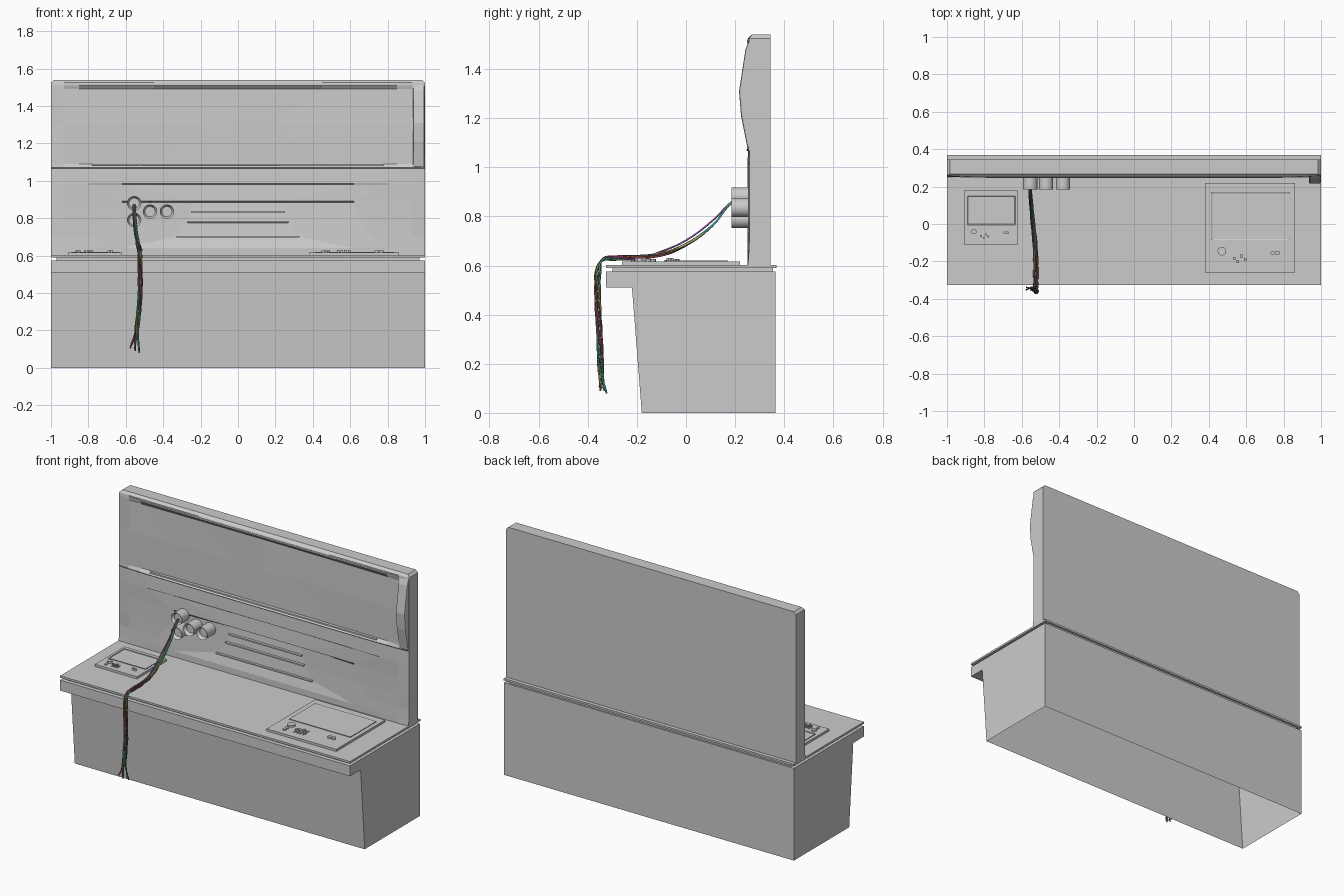
import bpy, bmesh, math
from mathutils import Vector

if "Cube" in bpy.data.objects:
    bpy.data.objects.remove(bpy.data.objects["Cube"])


def finish(bm, name, bevel=0.0):
    bmesh.ops.recalc_face_normals(bm, faces=bm.faces)
    me = bpy.data.meshes.new(name)
    bm.to_mesh(me)
    bm.free()
    ob = bpy.data.objects.new(name, me)
    bpy.context.collection.objects.link(ob)
    if bevel:
        m = ob.modifiers.new("bevel", "BEVEL")
        m.width, m.segments = bevel, 2
    return ob


def prism(name, profile, x0, x1, open_last=False, bevel=0.0):
    """Extrude a (y, z) profile along x; optionally leave the closing side open."""
    bm = bmesh.new()
    a = [bm.verts.new((x0, y, z)) for y, z in profile]
    b = [bm.verts.new((x1, y, z)) for y, z in profile]
    n = len(profile)
    for i in range(n - 1 if open_last else n):
        j = (i + 1) % n
        bm.faces.new((a[i], a[j], b[j], b[i]))
    bm.faces.new(a)
    bm.faces.new(b)
    return finish(bm, name, bevel)


def box(name, x0, x1, y0, y1, z0, z1, bevel=0.0):
    return prism(name, [(y0, z0), (y0, z1), (y1, z1), (y1, z0)], x0, x1, bevel=bevel)


def cylinder(name, loc, r, depth, along_y=False, sides=24, dish=0.0):
    bpy.ops.mesh.primitive_cylinder_add(vertices=sides, radius=r, depth=depth, location=loc,
                                        rotation=(math.pi / 2 if along_y else 0, 0, 0))
    ob = bpy.context.object
    ob.name = name
    if dish:  # hollow the end cap (local +z faces the viewer)
        bm = bmesh.new()
        bm.from_mesh(ob.data)
        cap = max(bm.faces, key=lambda f: f.calc_center_median().z)
        bmesh.ops.inset_region(bm, faces=[cap], thickness=r * 0.28)
        bmesh.ops.translate(bm, verts=cap.verts, vec=(0, 0, -dish))
        bm.to_mesh(ob.data)
        bm.free()
    bpy.ops.object.shade_smooth_by_angle()
    return ob


# Cabinet: thin shell open underneath, overhanging lip at the front
prism("cabinet", [(-0.18, 0), (-0.22, 0.51), (-0.325, 0.51), (-0.325, 0.575),
                  (0.365, 0.575), (0.365, 0)], -1, 1, open_last=True)
box("worktop_spacer", -0.97, 0.97, -0.30, 0.355, 0.57, 0.592)
box("worktop", -1, 1, -0.325, 0.368, 0.59, 0.602)

# Backboard: faceted front, each row is z, inner x, outer x, then depth at five columns
rows = [
    (0.600, 0.60, 0.80, .250, .250, .250, .250, .252),
    (0.640, 0.62, 0.80, .250, .250, .250, .252, .255),
    (0.700, 0.33, 0.72, .265, .265, .250, .255, .258),
    (0.780, 0.27, 0.66, .272, .272, .255, .252, .258),
    (0.885, 0.24, 0.62, .280, .280, .255, .252, .258),
    (0.892, 0.24, 0.62, .256, .256, .255, .252, .258),
    (0.980, 0.62, 0.80, .262, .256, .250, .252, .258),
    (0.985, 0.62, 0.80, .250, .250, .250, .252, .258),
    (1.065, 0.62, 0.85, .252, .252, .252, .255, .258),
    (1.070, 0.62, 0.85, .245, .245, .248, .250, .255),
    (1.090, 0.45, 0.85, .268, .266, .262, .252, .256),
    (1.300, 0.20, 0.62, .252, .272, .260, .256, .256),
    (1.490, 0.45, 0.85, .268, .266, .262, .252, .256),
    (1.510, 0.45, 0.85, .248, .248, .250, .252, .256),
    (1.525, 0.45, 0.85, .252, .252, .252, .254, .258),
    (1.540, 0.45, 0.85, .268, .268, .268, .268, .268),
]
bm = bmesh.new()
grid = []
for z, a, b, *ys in rows:
    xs = [0, a, b, 0.93, 1.0 if z < 1.53 else 0.985]
    pts = [(-x, y) for x, y in zip(xs[:0:-1], ys[:0:-1])] + list(zip(xs, ys))
    pts = [(pts[0][0], 0.345)] + pts + [(pts[-1][0], 0.345)]
    grid.append([bm.verts.new((x, y, z)) for x, y in pts])
for r0, r1 in zip(grid, grid[1:]):
    n = len(r0)
    for i in range(n):  # wraps round to form the flat back
        j = (i + 1) % n
        bm.faces.new((r0[i], r0[j], r1[j], r1[i]))
bm.faces.new(grid[0])
bm.faces.new(grid[-1])
finish(bm, "backboard")

# Thin trim lines on the backboard
for k, (z, w, y) in enumerate([(0.835, 0.25, .262), (0.78, 0.27, .258), (0.70, 0.33, .252),
                               (1.515, 0.93, .248), (1.085, 0.78, .248)]):
    prism(f"backboard_trim_{k}", [(y, z - .004), (y, z + .004), (.30, z + .006), (.30, z - .006)], -w, w)

# Bulging bolster on the right end of the backboard
prism("end_bolster", [(.262, 1.53), (.242, 1.48), (.216, 1.31), (.224, 1.21), (.252, 1.07),
                      (.30, 1.07), (.30, 1.53)], 0.935, 0.998, bevel=0.008)

# Round sockets
for k, (x, z) in enumerate([(-.555, .88), (-.555, .79), (-.47, .835), (-.38, .835)]):
    cylinder(f"socket_{k}", (x, 0.2275, z), 0.038, 0.085, True, 32, 0.02)
    cylinder(f"socket_collar_{k}", (x, 0.245, z), 0.032, 0.07, True, 32)


# Control panels set on the worktop, s = size factor
def control_panel(side, x, y, s):
    top = 0.616
    bm = bmesh.new()
    bmesh.ops.create_cube(bm, size=1)
    for v in bm.verts:
        v.co = Vector((x + (v.co.x + .5) * .48 * s, y + (v.co.y + .5) * .48 * s,
                       0.60 if v.co.z < 0 else top))
    finish(bm, f"{side}_control_plate")

    # raised frame with a sunken screen
    x0, x1, y0, y1 = (x + .033 * s, x + .455 * s, y + .175 * s, y + .43 * s)
    bm = bmesh.new()
    face = bm.faces.new([bm.verts.new((u, v, top - .002)) for u, v in
                         ((x0, y0), (x1, y0), (x1, y1), (x0, y1))])
    up = bmesh.ops.extrude_face_region(bm, geom=[face])
    bmesh.ops.translate(bm, vec=(0, 0, .006), verts=[g for g in up["geom"] if isinstance(g, bmesh.types.BMVert)])
    lid = max(bm.faces, key=lambda f: f.calc_center_median().z)
    bmesh.ops.inset_region(bm, faces=[lid], thickness=.008 * s)
    bmesh.ops.translate(bm, vec=(0, 0, -.003), verts=lid.verts)
    finish(bm, f"{side}_screen")

    # dial, buttons, twin knobs
    for k, (u, v, r, h) in enumerate([(.09, .115, .023, .012), (.09, .07, .011, .008), (.09, .048, .011, .008),
                                      (.362, .105, .012, .012), (.387, .105, .012, .012)]):
        cylinder(f"{side}_dial_{k}", (x + u * s, y + v * s, top + h / 2 - .001), r * s, h)
    # sliders with little handles
    for k, (u, v) in enumerate([(.155, .075), (.175, .06), (.195, .09), (.215, .07)]):
        cx, cy = x + u * s, y + .078 * s
        box(f"{side}_slider_{k}", cx - .003 * s, cx + .003 * s, cy - .03 * s, cy + .03 * s, top - .001, top + .004)
        box(f"{side}_slider_grip_{k}", cx - .007 * s, cx + .007 * s, y + (v - .008) * s, y + (v + .008) * s,
            top, top + .014)


control_panel("left", -0.91, -0.11, 0.605)
control_panel("right", 0.38, -0.26, 1.0)

# Loose bundle of coloured cables hanging over the front edge
path = [(-.555, .23, .88), (-.555, .19, .86), (-.55, .11, .765), (-.54, .0, .685), (-.53, -.10, .645),
        (-.525, -.20, .632), (-.525, -.29, .630), (-.525, -.342, .622), (-.525, -.357, .58), (-.523, -.36, .50),
        (-.523, -.358, .42), (-.527, -.353, .34), (-.535, -.350, .26), (-.543, -.347, .18)]
ends = [(-.577, -.352, .105), (-.575, -.338, .115), (-.55, -.348, .09),
        (-.553, -.342, .10), (-.527, -.323, .08), (-.53, -.333, .09)]
colours = [(.25, .08, .35), (.45, .10, .08), (.10, .10, .10), (.50, .33, .06), (.05, .38, .38), (.10, .35, .12)]
for k, (end, col) in enumerate(zip(ends, colours)):
    cu = bpy.data.curves.new(f"cable_{k}", "CURVE")
    cu.dimensions = "3D"
    cu.bevel_depth, cu.bevel_resolution, cu.resolution_u = 0.004, 1, 5
    cu.use_fill_caps = True
    sp = cu.splines.new("BEZIER")
    sp.bezier_points.add(len(path))
    for i, bp in enumerate(sp.bezier_points):
        if i == len(path):
            bp.co = end
        else:
            p = Vector(path[i])
            ang = k * math.tau / 6 + i * 1.1
            r = 0.004 + 0.006 * min(1, i / 4)
            if k == 0 and 2 <= i <= 4:  # one cable pulled tauter than the rest
                p += Vector((0, 0, .018))
            n = Vector((0, .6, .8)) if i < 8 else Vector((0, 1, 0))
            bp.co = p + r * (math.cos(ang) * Vector((1, 0, 0)) + math.sin(ang) * n)
        bp.handle_left_type = bp.handle_right_type = "AUTO"
    mat = bpy.data.materials.new(f"cable_colour_{k}")
    mat.diffuse_color = (*col, 1)
    mat.use_nodes = True
    mat.node_tree.nodes["Principled BSDF"].inputs["Base Color"].default_value = mat.diffuse_color
    cu.materials.append(mat)
    bpy.context.collection.objects.link(bpy.data.objects.new(f"cable_{k}", cu))
